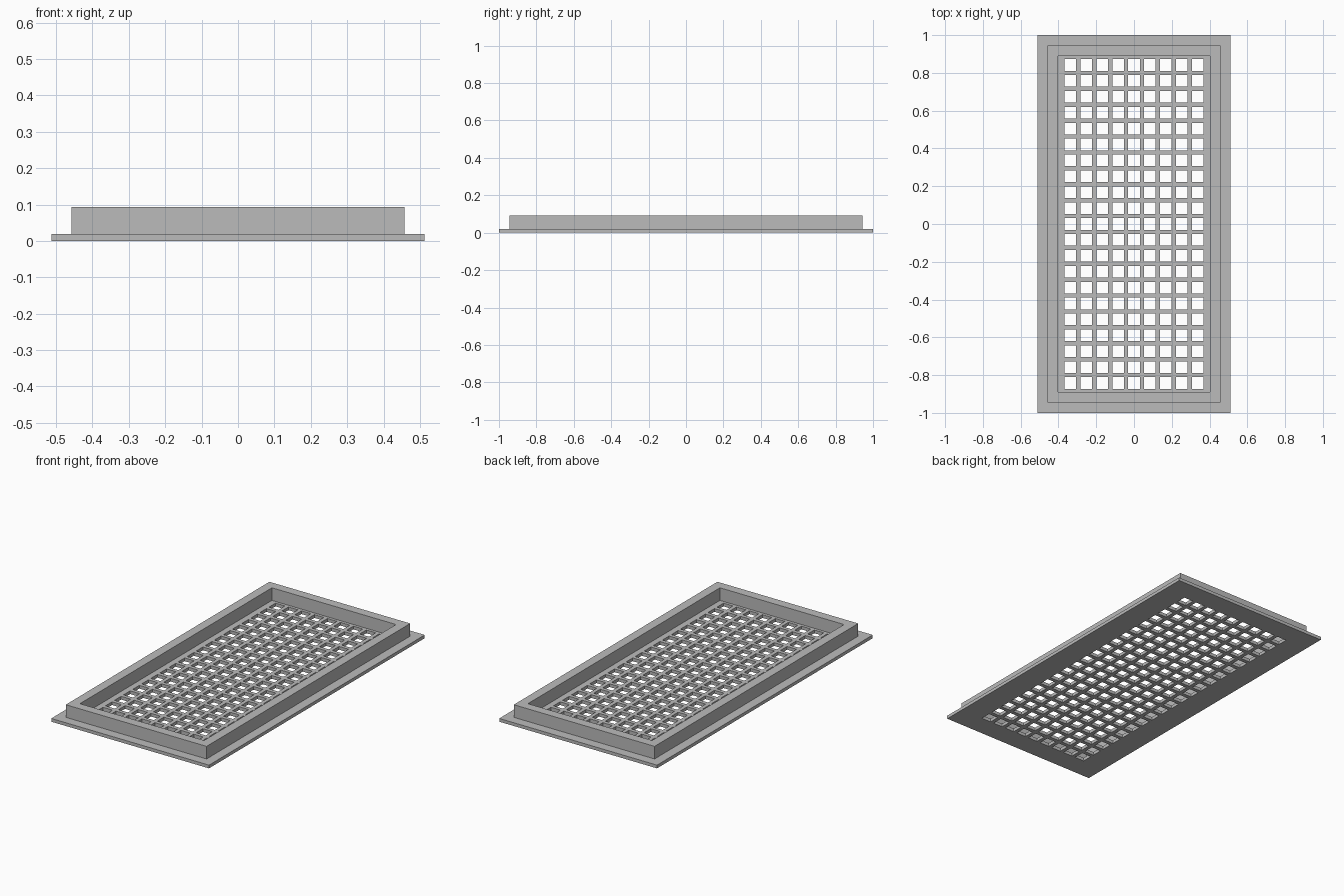
import bpy
import bmesh

cube = bpy.data.objects.get("Cube")
if cube:
    bpy.data.objects.remove(cube, do_unlink=True)

HALF_X, HALF_Y = 0.512, 1.0        # base plate
WALL_X, WALL_Y = 0.457, 0.944      # outside of the raised rim
RIM = 0.054                        # rim thickness
PLATE_H, TOTAL_H = 0.019, 0.093
COLS, ROWS = 9, 21
PITCH, HOLE = 0.0842, 0.0615

grey = bpy.data.materials.new("grey metal")
grey.use_nodes = True
grey.diffuse_color = (0.5, 0.5, 0.5, 1)
grey.node_tree.nodes["Principled BSDF"].inputs["Base Color"].default_value = (0.5, 0.5, 0.5, 1)


def cut_lines(half, count):
    """Plate edges plus both sides of every hole along one axis."""
    lines = [-half]
    for i in range(count):
        centre = (i - (count - 1) / 2) * PITCH
        lines += [centre - HOLE / 2, centre + HOLE / 2]
    return lines + [half]


def slab(name, xs, ys, z0, z1, is_open):
    """Grid of cells at z0, skipping open cells, raised to z1."""
    bm = bmesh.new()
    verts = [[bm.verts.new((x, y, z0)) for y in ys] for x in xs]
    for i in range(len(xs) - 1):
        for j in range(len(ys) - 1):
            if not is_open(i, j):
                bm.faces.new((verts[i][j], verts[i + 1][j],
                              verts[i + 1][j + 1], verts[i][j + 1]))
    raised = bmesh.ops.extrude_face_region(bm, geom=bm.faces[:], use_keep_orig=True)
    for v in raised["geom"]:
        if isinstance(v, bmesh.types.BMVert):
            v.co.z = z1
    bmesh.ops.recalc_face_normals(bm, faces=bm.faces[:])
    mesh = bpy.data.meshes.new(name)
    bm.to_mesh(mesh)
    bm.free()
    mesh.materials.append(grey)
    obj = bpy.data.objects.new(name, mesh)
    bpy.context.collection.objects.link(obj)
    return obj


# Perforated base plate: every odd cell is a hole
slab("perforated_plate", cut_lines(HALF_X, COLS), cut_lines(HALF_Y, ROWS),
     0, PLATE_H, lambda i, j: i % 2 == 1 and j % 2 == 1)

# Raised rectangular rim
slab("raised_rim", [-WALL_X, RIM - WALL_X, WALL_X - RIM, WALL_X],
     [-WALL_Y, RIM - WALL_Y, WALL_Y - RIM, WALL_Y],
     PLATE_H, TOTAL_H, lambda i, j: i == 1 and j == 1)
